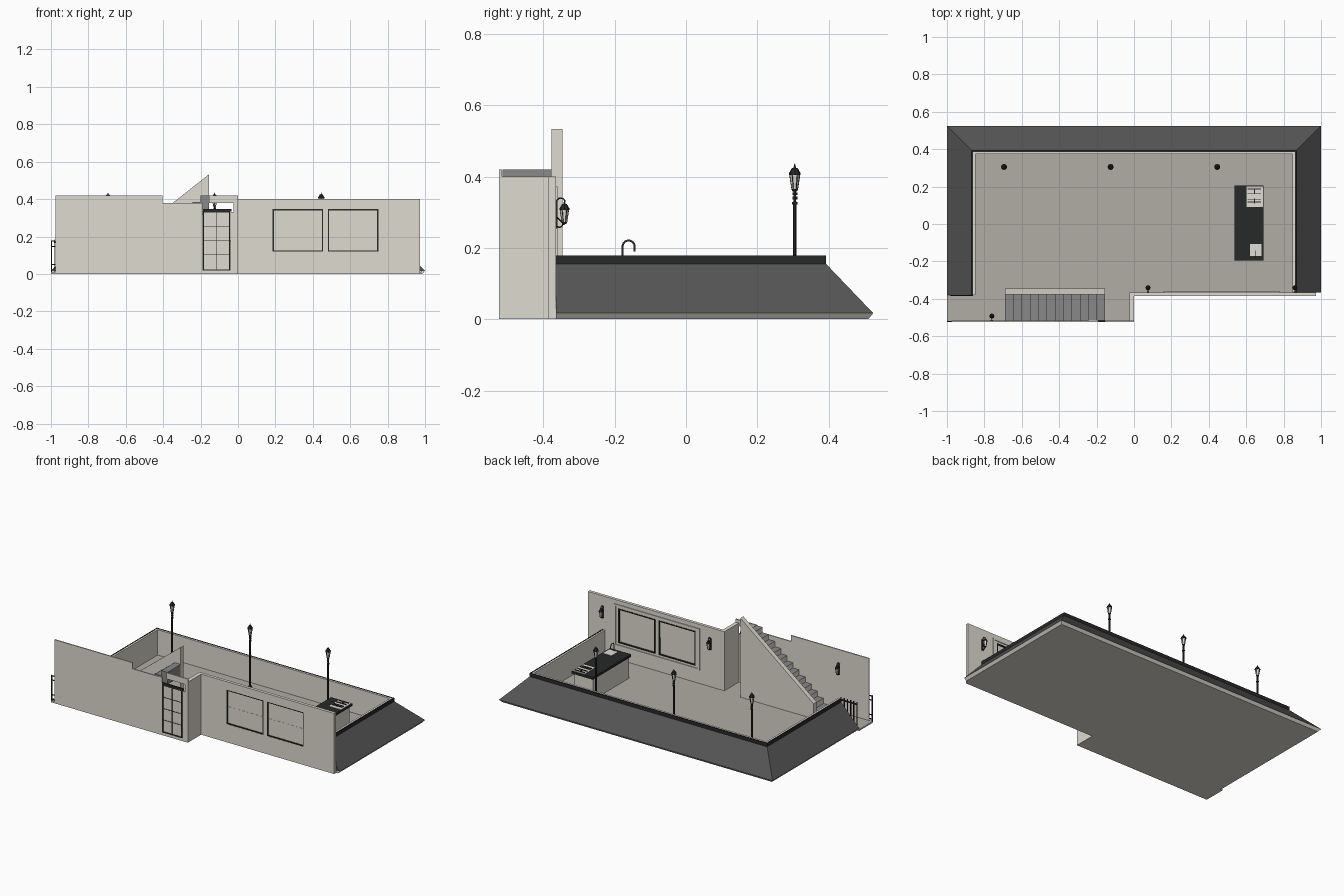
import bpy, bmesh, math
from mathutils import Vector

if "Cube" in bpy.data.objects:
    bpy.data.objects.remove(bpy.data.objects["Cube"])

def mat(name, r, g, b):
    m = bpy.data.materials.new(name)
    m.diffuse_color = (r, g, b, 1)
    m.use_nodes = True
    m.node_tree.nodes["Principled BSDF"].inputs["Base Color"].default_value = m.diffuse_color
    return m

WALL = mat("warm_plaster", 0.74, 0.71, 0.63)
FLOOR = mat("floor_stone", 0.44, 0.415, 0.375)
STAIR = mat("stair_grey", 0.25, 0.25, 0.25)
ROOF = mat("roof_grey", 0.09, 0.09, 0.09)
BLACK = mat("black_metal", 0.02, 0.022, 0.021)
LIGHT = mat("pale_fittings", 0.75, 0.73, 0.66)

def finish(name, bm, material):
    bmesh.ops.recalc_face_normals(bm, faces=bm.faces[:])
    me = bpy.data.meshes.new(name)
    bm.to_mesh(me)
    bm.free()
    me.materials.append(material)
    ob = bpy.data.objects.new(name, me)
    bpy.context.collection.objects.link(ob)
    return ob

def recolour(ob, material, rule):
    """Give a second material to the faces whose normal passes the rule."""
    ob.data.materials.append(material)
    for p in ob.data.polygons:
        if rule(p.normal):
            p.material_index = 1

def add_box(bm, x0, x1, y0, y1, z0, z1):
    r = bmesh.ops.create_cube(bm, size=1)
    for v in r["verts"]:
        v.co = ((x0, x1)[v.co.x > 0], (y0, y1)[v.co.y > 0], (z0, z1)[v.co.z > 0])

def boxes(name, material, *items):
    bm = bmesh.new()
    for it in items:
        add_box(bm, *it)
    return finish(name, bm, material)

def prism(name, material, pts, axis, a, b):
    """Extrude a 2D outline along y (outline is x,z) or z (outline is x,y)."""
    bm = bmesh.new()
    put = (lambda p, t: (p[0], t, p[1])) if axis == "y" else (lambda p, t: (p[0], p[1], t))
    f = bm.faces.new([bm.verts.new(put(p, a)) for p in pts])
    r = bmesh.ops.extrude_face_region(bm, geom=[f])
    off = Vector(put((0, 0), b - a))
    bmesh.ops.translate(bm, vec=off, verts=[e for e in r["geom"] if isinstance(e, bmesh.types.BMVert)])
    return finish(name, bm, material)

def u_sweep(name, material, profile, yl=-0.38, yr=-0.365):
    """Sweep an (outward offset, z) profile round the left, back and right sides."""
    bm = bmesh.new()
    rings = [[], [], [], []]
    for o, z in profile:
        X, Y = 0.86 + o, 0.385 + o
        for ring, p in zip(rings, ((-X, yl), (-X, Y), (X, Y), (X, yr))):
            ring.append(bm.verts.new((*p, z)))
    n = len(profile)
    for r, s in zip(rings, rings[1:]):
        for i in range(n):
            bm.faces.new((r[i], r[(i + 1) % n], s[(i + 1) % n], s[i]))
    bm.faces.new(rings[0])
    bm.faces.new(rings[3])
    return finish(name, bm, material)

def rod(bm, p, q, r1, r2=None, n=8):
    p, q = Vector(p), Vector(q)
    d = q - p
    res = bmesh.ops.create_cone(bm, cap_ends=True, segments=n, radius1=r1,
                                radius2=r1 if r2 is None else r2, depth=d.length)
    rot = Vector((0, 0, 1)).rotation_difference(d).to_matrix()
    for v in res["verts"]:
        v.co = rot @ v.co + (p + q) / 2

def arc_tube(bm, c, r, a0, a1, t, steps=8):
    """Bent tube in the y-z plane."""
    pts = [(c[0], c[1] + r * math.cos(a0 + (a1 - a0) * i / steps),
            c[2] + r * math.sin(a0 + (a1 - a0) * i / steps)) for i in range(steps + 1)]
    for p, q in zip(pts, pts[1:]):
        rod(bm, p, q, t, n=6)

def frame(x0, x1, y0, y1, z0, z1, t):
    return [(x0, x1, y0, y1, z0, z0 + t), (x0, x1, y0, y1, z1 - t, z1),
            (x0, x0 + t, y0, y1, z0, z1), (x1 - t, x1, y0, y1, z0, z1)]

# Floor slab, plaster underneath
floor = prism("floor", FLOOR, [(-0.98, 0.505), (-0.98, -0.38), (-1, -0.38), (-1, -0.524), (0, -0.524),
                               (0, -0.385), (0.97, -0.385), (0.97, -0.365), (0.98, -0.365), (0.98, 0.505)],
              "z", 0, 0.01)
recolour(floor, WALL, lambda n: n.z < 0.5)

# Sloping roof skirt, its base strip, inner parapet and dark outer coping
u_sweep("roof_base_strip", WALL, [(0.12, 0), (0.126, 0), (0.14, 0.017), (0.12, 0.017)])
u_sweep("roof_slope", ROOF, [(0.0, 0.017), (0.14, 0.017), (0.007, 0.156), (0.0, 0.156)])
u_sweep("parapet", WALL, [(-0.012, 0.01), (0, 0.01), (0, 0.177), (-0.012, 0.177)])
u_sweep("coping", BLACK, [(0, 0.154), (0.008, 0.154), (0.008, 0.178), (0, 0.178)])

# Left front wall, with a doorway and a lintel high above it
prism("front_wall_left", WALL, [(-0.975, 0), (-0.19, 0), (-0.19, 0.38), (-0.405, 0.38),
                                (-0.405, 0.42), (-0.975, 0.42)], "y", -0.524, -0.516)
boxes("door_surround", WALL, (-0.04, 0, -0.524, -0.516, 0, 0.33), (-0.02, 0, -0.524, -0.516, 0.33, 0.4),
      (-0.155, 0, -0.524, -0.516, 0.38, 0.42), (-0.19, -0.04, -0.524, -0.516, 0, 0.02))
boxes("return_wall", WALL, (-0.025, 0, -0.516, -0.365, 0, 0.4))

# Door
boxes("door_panel", WALL, (-0.185, -0.045, -0.521, -0.517, 0.02, 0.335))
boxes("door_frame", BLACK, *frame(-0.188, -0.042, -0.5245, -0.515, 0.018, 0.335, 0.007),
      (-0.118, -0.114, -0.5245, -0.515, 0.02, 0.335),
      *[(-0.185, -0.045, -0.523, -0.515, z, z + 0.003) for z in (0.1, 0.175, 0.25)])
boxes("door_canopy", BLACK, (-0.19, -0.034, -0.5245, -0.516, 0.333, 0.347))

# Right front wall with two windows
WIN = ((0.185, 0.455), (0.48, 0.75))
boxes("front_wall_right", WALL, (0, 0.185, -0.385, -0.365, 0, 0.4), (0.75, 0.972, -0.385, -0.365, 0, 0.4),
      (0.185, 0.75, -0.385, -0.365, 0, 0.12), (0.185, 0.75, -0.385, -0.365, 0.347, 0.4),
      (0.455, 0.48, -0.385, -0.365, 0.12, 0.347))
# lower and upper panes sit on slightly different planes
boxes("window_panes", WALL, *[(a, b, y, y + 0.006, z0, z1) for a, b in WIN
                              for y, z0, z1 in ((-0.378, 0.12, 0.235), (-0.377, 0.235, 0.347))])
bars = []
for a, b in WIN:
    bars += frame(a, b, -0.384, -0.362, 0.12, 0.347, 0.0065)
boxes("window_frames", BLACK, *bars)
boxes("window_moulding", WALL, *frame(0.155, 0.78, -0.366, -0.36, 0.095, 0.372, 0.012))

# Stairs rising to the right, plaster risers, with a sloping side wall
N, X0, X1, H = 12, -0.69, -0.155, 0.42
step = (X1 - X0) / N
outline = [(X0, 0.01)]
for i in range(N):
    z = H * (i + 1) / N
    outline += [(X0 + i * step, z), (X0 + (i + 1) * step, z)]
outline += [(X1, 0.34), (X0 + 0.1, 0.01)]
stairs = prism("stairs", STAIR, outline, "y", -0.515, -0.376)
recolour(stairs, WALL, lambda n: n.x < -0.9)
prism("stair_side_wall", WALL, [(X0, 0.01), (X1, 0.01), (X1, 0.533), (X0, 0.11)], "y", -0.377, -0.346)

# Lanterns
def lantern(bm, gl, x, y, z, s):
    rod(gl, (x, y, z), (x, y, z + 0.042 * s), 0.008 * s, 0.014 * s, 6)
    for k in range(6):
        c, n = math.cos(k * math.pi / 3), math.sin(k * math.pi / 3)
        # cone corners of the glass start on the y axis
        rod(bm, (x + n * 0.008 * s, y + c * 0.008 * s, z),
            (x + n * 0.0145 * s, y + c * 0.0145 * s, z + 0.042 * s), 0.0012 * s, n=4)
    rod(bm, (x, y, z - 0.006 * s), (x, y, z + 0.001), 0.006 * s, 0.01 * s, 6)
    rod(bm, (x, y, z + 0.04 * s), (x, y, z + 0.047 * s), 0.0165 * s, n=8)
    rod(bm, (x, y, z + 0.047 * s), (x, y, z + 0.06 * s), 0.015 * s, 0.008 * s)
    rod(bm, (x, y, z + 0.06 * s), (x, y, z + 0.072 * s), 0.004 * s, 0.0008, 6)

posts, glass = bmesh.new(), bmesh.new()
for x in (-0.695, -0.125, 0.445):
    y = 0.305
    rod(posts, (x, y, 0.01), (x, y, 0.03), 0.012, 0.008)
    rod(posts, (x, y, 0.03), (x, y, 0.33), 0.0055)
    for z, r in ((0.325, 0.008), (0.34, 0.007), (0.352, 0.007)):
        rod(posts, (x, y, z - 0.004), (x, y, z + 0.004), r)
    rod(posts, (x, y, 0.33), (x, y, 0.362), 0.004)
    lantern(posts, glass, x, y, 0.364, 1)
finish("lamp_posts", posts, BLACK)
finish("lamp_post_glass", glass, LIGHT)

# Wall lamps hanging from curved brackets
lamps, glass = bmesh.new(), bmesh.new()
for x, w in ((0.075, -0.365), (0.86, -0.365), (-0.76, -0.516)):
    y = w + 0.024
    add_box(lamps, x - 0.006, x + 0.006, w, w + 0.004, 0.255, 0.33)
    arc_tube(lamps, (x, w + 0.014, 0.328), 0.012, math.pi, 0, 0.002)
    arc_tube(lamps, (x, w + 0.01, 0.268), 0.01, -math.pi, 0, 0.002)
    rod(lamps, (x, w, 0.29), (x, y, 0.265), 0.002, n=6)
    lantern(lamps, glass, x, y, 0.272, 0.85)
finish("wall_lamps", lamps, BLACK)
finish("wall_lamp_glass", glass, LIGHT)

# Kitchen counter with hob, sink and tap
boxes("counter_base", WALL, (0.545, 0.68, -0.185, 0.195, 0.01, 0.15))
boxes("counter_top", BLACK, (0.537, 0.692, -0.195, 0.205, 0.15, 0.166))
boxes("hob_plate", LIGHT, (0.602, 0.69, 0.09, 0.2, 0.165, 0.169))
boxes("hob_grates", BLACK, *[(0.608, 0.68, y, y + 0.004, 0.168, 0.174) for y in (0.115, 0.13, 0.16, 0.185)],
      *[(0.642, 0.647, y, y + 0.025, 0.168, 0.174) for y in (0.11, 0.16)])
boxes("sink_plate", LIGHT, (0.62, 0.682, -0.172, -0.108, 0.165, 0.168))
bm = bmesh.new()
rod(bm, (0.651, -0.178, 0.166), (0.651, -0.178, 0.205), 0.003)
arc_tube(bm, (0.651, -0.161, 0.204), 0.017, math.pi, 0, 0.0028)
rod(bm, (0.651, -0.144, 0.205), (0.651, -0.144, 0.19), 0.003)
finish("tap", bm, ROOF)

# Railing beside the left passage and small gate end at the front corner
boxes("side_railing", BLACK, (-0.985, -0.862, -0.386, -0.38, 0.165, 0.173), (-0.985, -0.862, -0.386, -0.38, 0.03, 0.038),
      *[(x, x + 0.005, -0.386, -0.38, 0.01, 0.185) for x in [-0.985 + 0.0235 * i for i in range(6)]])
boxes("gate_end", BLACK, (-0.999, -0.995, -0.523, -0.518, 0.01, 0.18),
      *[(-1, -0.972, -0.523, -0.518, z, z + 0.005) for z in (0.02, 0.048, 0.145, 0.173)])
